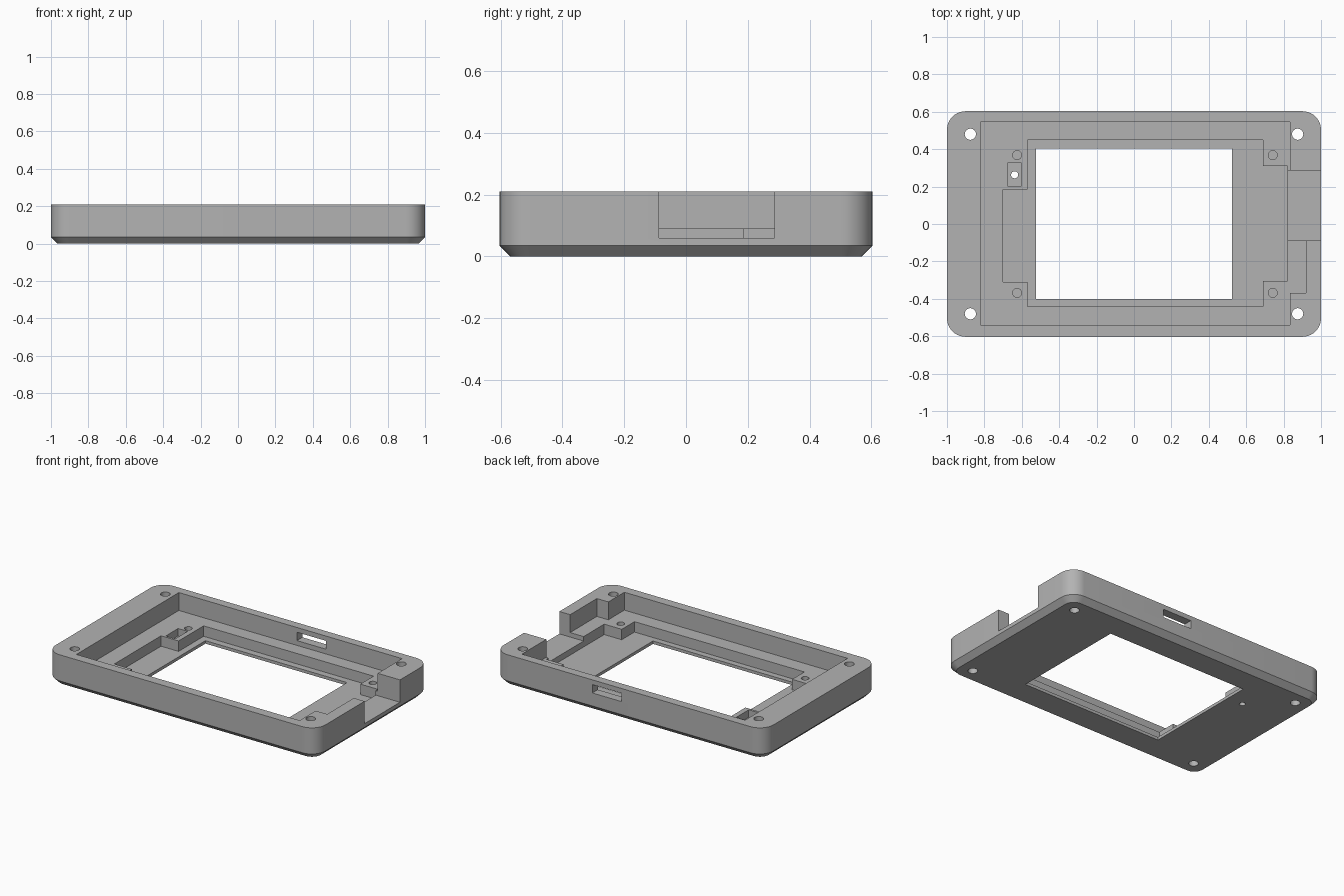
import bpy
import bmesh
import math

cube = bpy.data.objects.get("Cube")
if cube:
    bpy.data.objects.remove(cube, do_unlink=True)

TOP, ABOVE, BELOW = 0.21, 0.4, -0.1
LEDGE, FLOOR, NOTCH = 0.09, 0.02, 0.06

grey = bpy.data.materials.new("light grey plastic")
grey.use_nodes = True
colour = (0.45, 0.45, 0.45, 1)
grey.diffuse_color = colour
grey.node_tree.nodes["Principled BSDF"].inputs["Base Color"].default_value = colour


def loft(name, loops):
    """Solid through a stack of (outline, z) loops."""
    bm = bmesh.new()
    rings = [[bm.verts.new((x, y, z)) for x, y in pts] for pts, z in loops]
    n = len(rings[0])
    for low, high in zip(rings, rings[1:]):
        for i in range(n):
            j = (i + 1) % n
            bm.faces.new((low[i], low[j], high[j], high[i]))
    bm.faces.new(rings[0][::-1])
    bm.faces.new(rings[-1])
    bmesh.ops.recalc_face_normals(bm, faces=bm.faces)
    mesh = bpy.data.meshes.new(name)
    bm.to_mesh(mesh)
    bm.free()
    mesh.materials.append(grey)
    obj = bpy.data.objects.new(name, mesh)
    bpy.context.collection.objects.link(obj)
    return obj


def rounded(hx, hy, r, steps=10):
    pts = []
    for k, (sx, sy) in enumerate([(1, 1), (-1, 1), (-1, -1), (1, -1)]):
        for s in range(steps + 1):
            a = math.pi / 2 * (k + s / steps)
            pts.append((sx * (hx - r) + r * math.cos(a),
                        sy * (hy - r) + r * math.sin(a)))
    return pts


def rect(x0, x1, y0, y1):
    return [(x0, y0), (x1, y0), (x1, y1), (x0, y1)]


def circle(x, y, r, n=24):
    return [(x + r * math.cos(math.tau * i / n), y + r * math.sin(math.tau * i / n))
            for i in range(n)]


# Outer shell with rounded corners and a chamfered bottom rim
C = 0.035
case = loft("case_frame", [(rounded(1 - C, 0.603 - C, 0.1 - C), 0),
                           (rounded(1, 0.603, 0.1), C),
                           (rounded(1, 0.603, 0.1), TOP)])


def cut(name, outline, z0, z1=ABOVE):
    cutter = loft(name, [(outline, z0), (outline, z1)])
    cutter.hide_render = True
    mod = case.modifiers.new(name, 'BOOLEAN')
    mod.operation = 'DIFFERENCE'
    mod.solver = 'EXACT'
    mod.object = cutter
    bpy.context.view_layer.objects.active = case
    bpy.ops.object.modifier_apply(modifier=mod.name)
    bpy.data.objects.remove(cutter, do_unlink=True)


# Main cavity down to the ledge, with a relief in the +x wall
cut("cavity", [(-0.82, -0.54), (0.835, -0.54), (0.835, -0.37), (0.92, -0.37),
               (0.92, 0), (0.835, 0), (0.835, 0.545), (-0.82, 0.545)], LEDGE)

# Stepped pocket down to the thin floor
cut("pocket", [(-0.57, -0.44), (0.69, -0.44), (0.69, -0.305), (0.82, -0.305),
               (0.82, 0.31), (0.69, 0.31), (0.69, 0.45), (-0.57, 0.45),
               (-0.57, 0.185), (-0.7, 0.185), (-0.7, -0.31), (-0.57, -0.31)], FLOOR)

# Window, side notch and wall slot
cut("window", rect(-0.525, 0.525, -0.4, 0.405), BELOW)
cut("side_notch", rect(0.8, 1.1, -0.087, 0.287), NOTCH)
cut("wall_slot", rect(0.055, 0.272, 0.5, 0.7), 0.122, 0.178)

# Corner bolt holes and blind ledge holes
for sy in (-1, 1):
    for sx in (-1, 1):
        cut("bolt_hole", circle(sx * 0.875, sy * 0.48, 0.03), BELOW)
    for x in (-0.625, 0.742):
        cut("ledge_hole", circle(x, sy * 0.368, 0.024), 0.03)

# Small recess with a through hole
cut("button_recess", rect(-0.675, -0.605, 0.2, 0.33), 0.04)
cut("button_hole", circle(-0.638, 0.263, 0.019), BELOW)

# Smooth rounded corners, keep hard edges
bpy.ops.object.select_all(action='DESELECT')
case.select_set(True)
bpy.context.view_layer.objects.active = case
bpy.ops.object.shade_smooth_by_angle(angle=math.radians(30))
